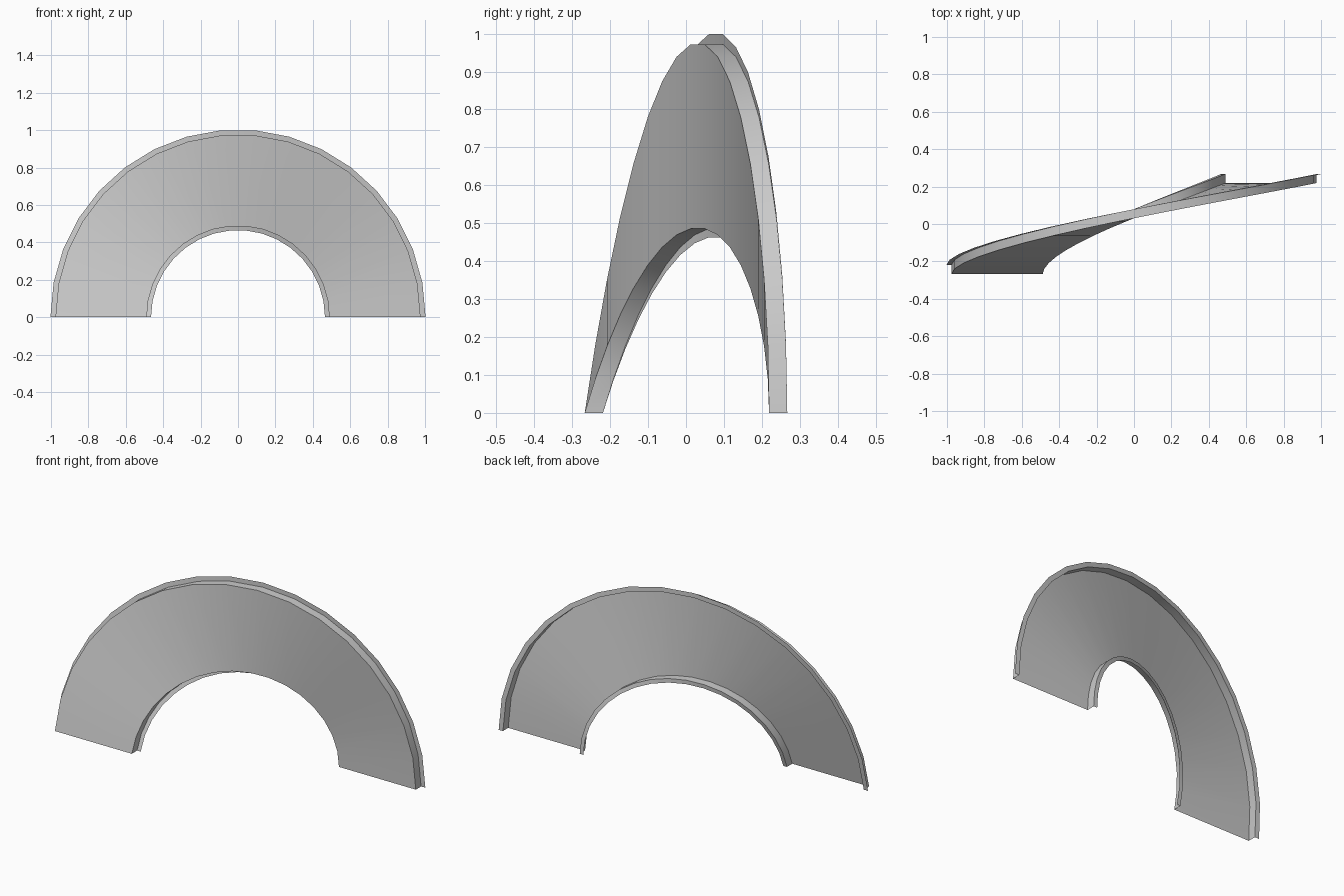
import bpy, bmesh, math

cube = bpy.data.objects.get("Cube")
if cube:
    bpy.data.objects.remove(cube, do_unlink=True)

grey = bpy.data.materials.new("Plain grey")
grey.use_nodes = True
colour = (0.6, 0.6, 0.6, 1)
grey.diffuse_color = colour
grey.node_tree.nodes["Principled BSDF"].inputs["Base Color"].default_value = colour

SEGMENTS = 17
START_Y, END_Y, START_SLOPE = -0.267, 0.219, 0.44
# Hat cross-section: (radius, depth behind the front web)
SECTION = [(1.003, 0.048), (0.976, 0.048), (0.976, 0),
           (0.488, 0), (0.488, 0.048), (0.465, 0.048)]


def sweep_depth(t):
    """Ease from the forward left foot to the rear right foot."""
    ease = t * t * (3 - 2 * t)
    return START_Y + (END_Y - START_Y) * ease + START_SLOPE * t * (1 - t) ** 2


# Sweep the open section around the half circle
bm = bmesh.new()
rings = []
for i in range(SEGMENTS + 1):
    t = i / SEGMENTS
    a = math.pi * (1 - t)
    y = sweep_depth(t)
    rings.append([bm.verts.new((r * math.cos(a), y + d, r * math.sin(a)))
                  for r, d in SECTION])
for left, right in zip(rings, rings[1:]):
    for j in range(len(SECTION) - 1):
        bm.faces.new((left[j], left[j + 1], right[j + 1], right[j]))

mesh = bpy.data.meshes.new("twisted_arch_panel")
bm.to_mesh(mesh)
bm.free()
mesh.materials.append(grey)
panel = bpy.data.objects.new("twisted_arch_panel", mesh)
bpy.context.collection.objects.link(panel)

# Smooth along the sweep, crisp at the folded flanges
bpy.ops.object.select_all(action='DESELECT')
panel.select_set(True)
bpy.context.view_layer.objects.active = panel
bpy.ops.object.shade_smooth_by_angle(angle=math.radians(30))
